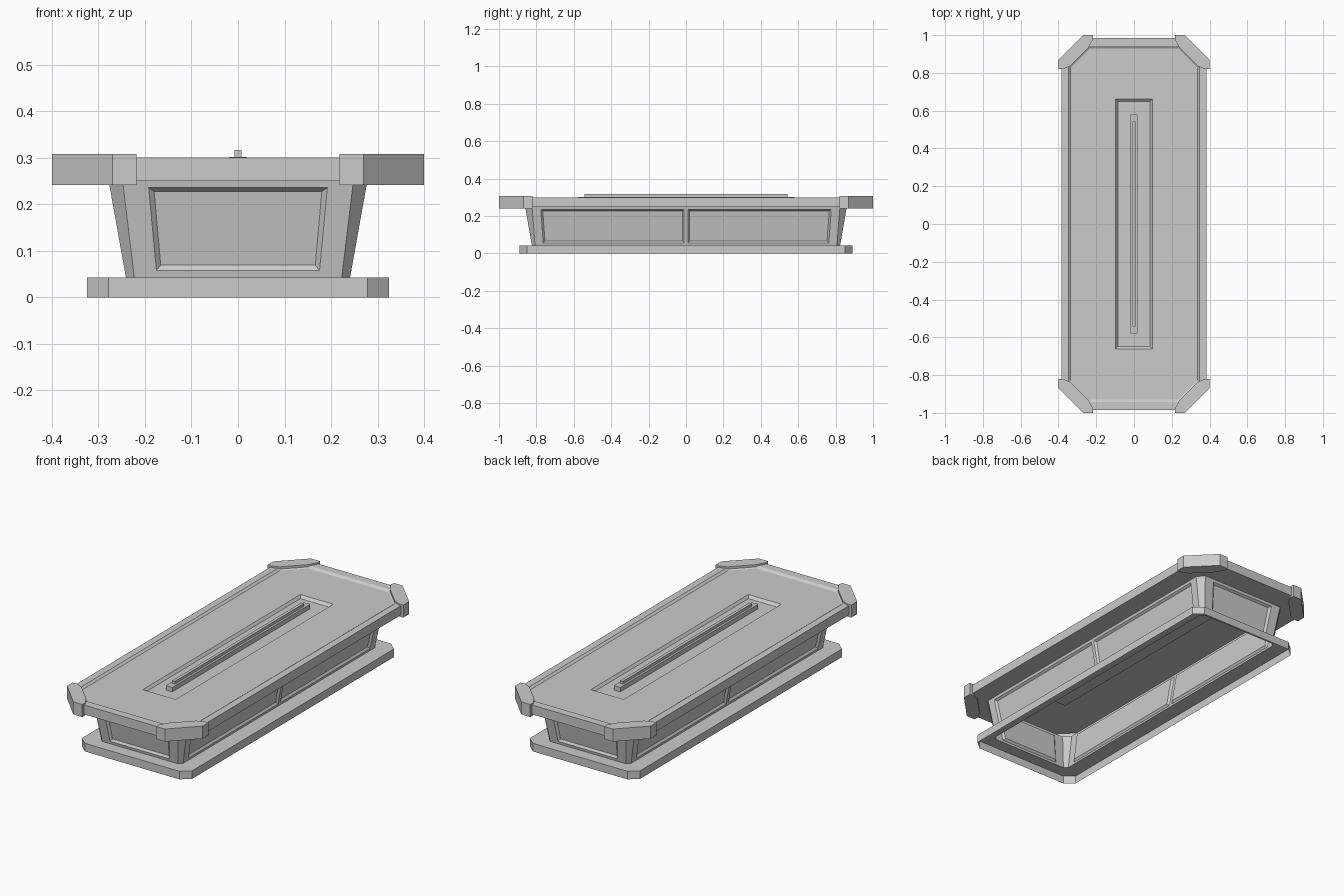
import bpy, bmesh
from mathutils import Vector

if "Cube" in bpy.data.objects:
    bpy.data.objects.remove(bpy.data.objects["Cube"])


def finish(name, bm):
    bmesh.ops.remove_doubles(bm, verts=bm.verts, dist=1e-5)
    bmesh.ops.recalc_face_normals(bm, faces=bm.faces)
    me = bpy.data.meshes.new(name)
    bm.to_mesh(me)
    bm.free()
    ob = bpy.data.objects.new(name, me)
    bpy.context.collection.objects.link(ob)
    return ob


def octagon(hx, hy, cx, cy, z):
    """Rectangle with cut corners, counter-clockwise."""
    pts = []
    for sx, sy in ((1, 1), (-1, 1), (-1, -1), (1, -1)):
        pair = [Vector((sx * hx, sy * (hy - cy), z)), Vector((sx * (hx - cx), sy * hy, z))]
        pts += pair if sx * sy > 0 else pair[::-1]
    return pts


def loft(name, rings, cap_end=False, cap_start=False):
    bm = bmesh.new()
    rows = [[bm.verts.new(p) for p in r] for r in rings]
    n = len(rows[0])
    for a, b in zip(rows, rows[1:]):
        for i in range(n):
            j = (i + 1) % n
            bm.faces.new((a[i], a[j], b[j], b[i]))
    if cap_end:
        bm.faces.new(rows[-1])
    if cap_start:
        bm.faces.new(rows[0][::-1])
    return finish(name, bm)


def quad(bm, *pts):
    bm.faces.new([bm.verts.new(p) for p in pts])


def framed_panel(bm, a, b, c, d, u0, u1, v0, v1, inset=0.01, depth=0.01):
    """Wall quad a-b-c-d with a bevelled sunken panel."""
    def at(u, v):
        return a.lerp(b, u).lerp(d.lerp(c, u), v)
    du, dv = inset / (b - a).length, inset / (d - a).length
    inward = -(b - a).cross(d - a).normalized() * depth
    outer = [a, b, c, d]
    edge = [at(u0, v0), at(u1, v0), at(u1, v1), at(u0, v1)]
    floor = [at(u0 + du, v0 + dv) + inward, at(u1 - du, v0 + dv) + inward,
             at(u1 - du, v1 - dv) + inward, at(u0 + du, v1 - dv) + inward]
    for p, q in ((outer, edge), (edge, floor)):
        for i in range(4):
            j = (i + 1) % 4
            quad(bm, p[i], p[j], q[j], q[i])
    quad(bm, *floor)


def box(name, hx, hy, z0, z1):
    return loft(name, [octagon(hx, hy, 0, 0, z0)[::2], octagon(hx, hy, 0, 0, z1)[::2]], True, True)


body_low = octagon(0.241, 0.824, 0.018, 0.017, 0.043)
body_top = octagon(0.278, 0.86, 0.03, 0.037, 0.25)

# Plinth: open skirt with a flat top that meets the body
loft("plinth", [octagon(0.325, 0.89, 0.047, 0.04, 0),
                octagon(0.325, 0.89, 0.047, 0.04, 0.043), body_low])

# Flared body: cut corners, one panel on each end, two on each side
bm = bmesh.new()
for i in range(8):
    j = (i + 1) % 8
    a, b, c, d = body_low[i], body_low[j], body_top[j], body_top[i]
    if i in (1, 5):
        framed_panel(bm, a, b, c, d, 0.11, 0.89, 0.07, 0.93)
    elif i in (3, 7):
        m, n = a.lerp(b, 0.5), d.lerp(c, 0.5)
        framed_panel(bm, a, m, n, d, 0.055, 0.988, 0.06, 0.93)
        framed_panel(bm, m, b, c, n, 0.012, 0.945, 0.06, 0.93)
    else:
        quad(bm, a, b, c, d)
finish("body", bm)

# Lid: underside, rim, sunken panel and central trough
loft("lid", [body_top,
             octagon(0.385, 0.985, 0.125, 0.125, 0.25),
             octagon(0.385, 0.985, 0.125, 0.125, 0.30),
             octagon(0.347, 0.942, 0.105, 0.108, 0.30),
             octagon(0.335, 0.928, 0.10, 0.10, 0.291),
             octagon(0.097, 0.663, 0, 0, 0.291),
             octagon(0.086, 0.648, 0, 0, 0.278)], cap_end=True)

# Raised corner brackets
profile = [(0.218, 1.0), (0.218, 0.975), (0.24, 0.935), (0.338, 0.836),
           (0.375, 0.82), (0.40, 0.82), (0.40, 0.868), (0.27, 1.0)]
for side, sx in (("right", 1), ("left", -1)):
    for end, sy in (("back", 1), ("front", -1)):
        loft(f"corner_bracket_{end}_{side}",
             [[Vector((sx * x, sy * y, z)) for x, y in profile] for z in (0.241, 0.308)],
             True, True)

# Central ridge on its footing strip
box("ridge_footing", 0.019, 0.58, 0.278, 0.302)
box("ridge_bar", 0.008, 0.543, 0.302, 0.317)
